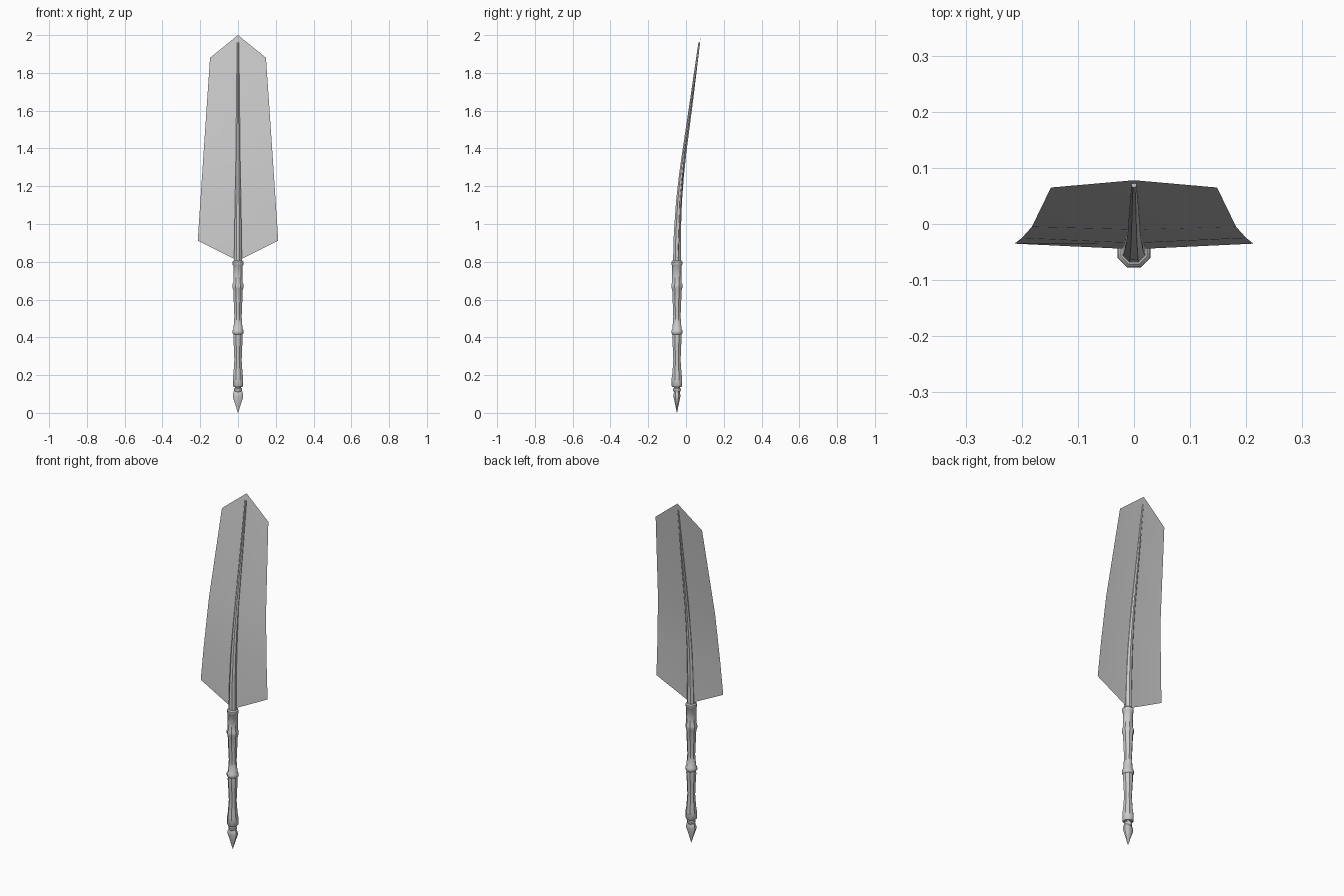
import bpy, bmesh, math

if "Cube" in bpy.data.objects:
    bpy.data.objects.remove(bpy.data.objects["Cube"])

SIDES = 8
AXIS_Y = -0.048


def finish(name, bm, angle=40):
    bmesh.ops.recalc_face_normals(bm, faces=bm.faces)
    mesh = bpy.data.meshes.new(name)
    bm.to_mesh(mesh)
    bm.free()
    obj = bpy.data.objects.new(name, mesh)
    bpy.context.collection.objects.link(obj)
    bpy.ops.object.select_all(action='DESELECT')
    obj.select_set(True)
    bpy.context.view_layer.objects.active = obj
    bpy.ops.object.shade_smooth_by_angle(angle=math.radians(angle))
    return obj


def tube(name, rings, flat=1.0):
    """Octagonal tube through rings given as (z, radius, centre y)."""
    bm = bmesh.new()
    loops = []
    for z, r, y in rings:
        loop = []
        for i in range(SIDES):
            a = 2 * math.pi * (i + 0.5) / SIDES
            loop.append(bm.verts.new((r * math.cos(a), y + r * flat * math.sin(a), z)))
        loops.append(loop)
    for lo, hi in zip(loops, loops[1:]):
        for i in range(SIDES):
            j = (i + 1) % SIDES
            bm.faces.new((lo[i], lo[j], hi[j], hi[i]))
    bm.faces.new(loops[0][::-1])
    bm.faces.new(loops[-1])
    return finish(name, bm)


# Turned handle with two raised rings
handle = [(0.137, 0.026), (0.142, 0.030), (0.185, 0.030), (0.21, 0.026),
          (0.28, 0.021), (0.35, 0.024), (0.40, 0.027), (0.415, 0.026),
          (0.422, 0.032), (0.436, 0.032), (0.445, 0.026), (0.51, 0.021),
          (0.58, 0.024), (0.65, 0.027), (0.665, 0.032), (0.68, 0.032),
          (0.69, 0.027), (0.78, 0.027), (0.785, 0.031), (0.80, 0.031), (0.806, 0.025)]
tube("handle", [(z, r, AXIS_Y) for z, r in handle])

# Neck between handle and nib
tube("nib_collar", [(z, r, AXIS_Y) for z, r in
                    [(0.11, 0.017), (0.118, 0.022), (0.128, 0.022), (0.132, 0.017), (0.15, 0.017)]])

# Pointed nib, flattened front to back
tube("nib", [(z, r, AXIS_Y) for z, r in
             [(0.0, 0.001), (0.04, 0.014), (0.085, 0.030), (0.10, 0.029), (0.122, 0.021)]], flat=0.65)

# Curved tapering quill shaft
tube("shaft", [(0.78, 0.023, AXIS_Y), (0.95, 0.020, -0.046), (1.12, 0.017, -0.037),
               (1.25, 0.0145, -0.025), (1.38, 0.012, -0.009), (1.66, 0.009, 0.030),
               (1.96, 0.005, 0.070)])

# Feather vane: thin sheet folded along the shaft, rows of
# (centre y, centre z, edge x, edge y, edge z)
rows = [(-0.045, 0.805, 0.213, -0.035, 0.912),
        (-0.034, 1.12, 0.200, -0.025, 1.11),
        (-0.010, 1.38, 0.182, -0.005, 1.38),
        (0.078, 2.0, 0.148, 0.065, 1.88)]
bm = bmesh.new()
grid = []
for cy, cz, ex, ey, ez in rows:
    grid.append([bm.verts.new(p) for p in ((-ex, ey, ez), (0, cy, cz), (ex, ey, ez))])
for lo, hi in zip(grid, grid[1:]):
    for i in range(2):
        bm.faces.new((lo[i], lo[i + 1], hi[i + 1], hi[i]))
finish("vane", bm)
